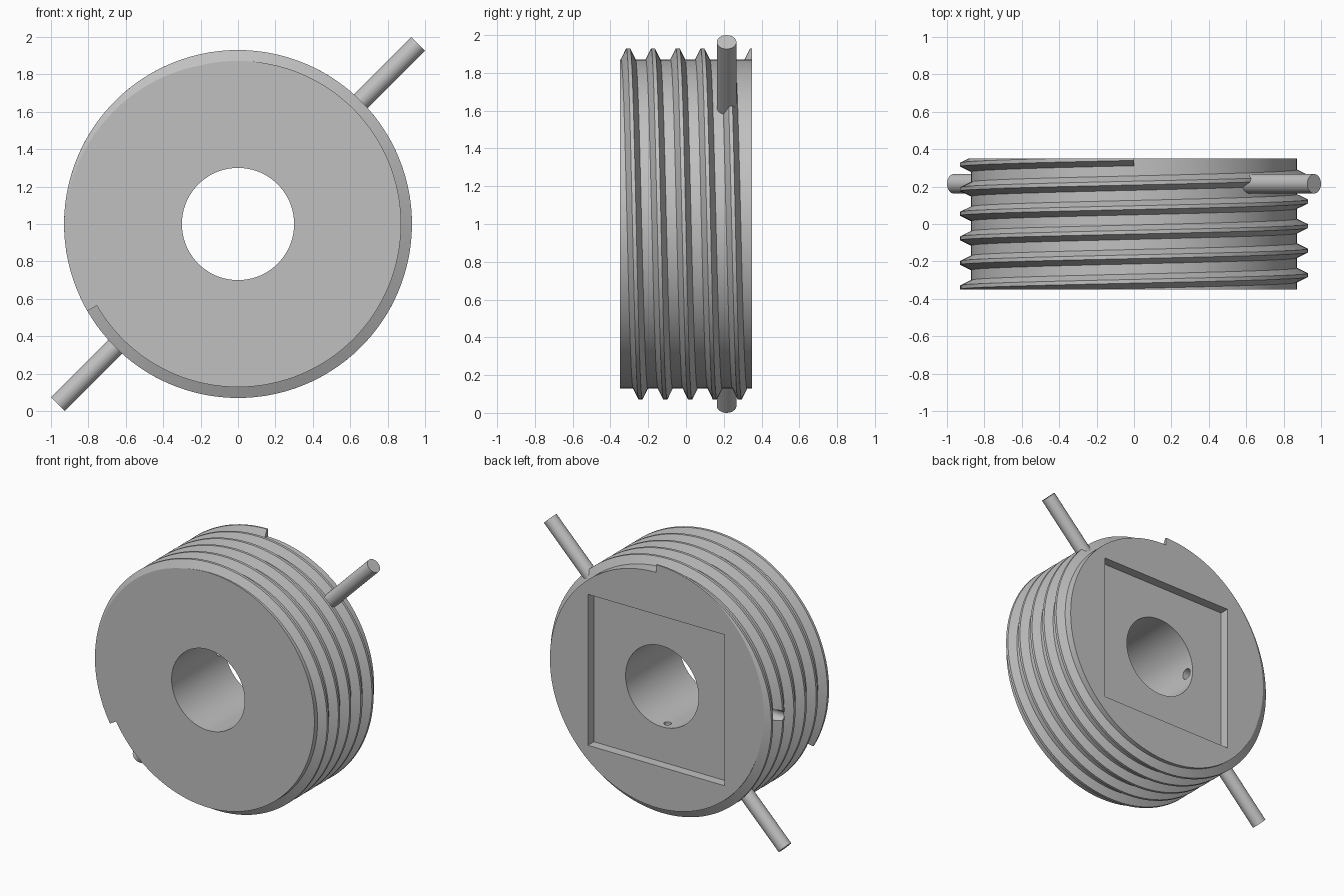
import bpy, bmesh
from math import pi, sin, cos
from mathutils import Matrix, Vector

if "Cube" in bpy.data.objects:
    bpy.data.objects.remove(bpy.data.objects["Cube"], do_unlink=True)

SEG = 128            # facets per turn
HALF = 0.35          # half thickness of the body
ROOT, CREST = 0.872, 0.93
CENTRE = Vector((0, 0, 1))
PIN_Y = 0.215

steel = bpy.data.materials.new("grey_metal")
steel.use_nodes = True
steel.diffuse_color = (0.53, 0.53, 0.53, 1)
steel.node_tree.nodes["Principled BSDF"].inputs["Base Color"].default_value = (0.53, 0.53, 0.53, 1)


def make(name, bm):
    bmesh.ops.recalc_face_normals(bm, faces=bm.faces[:])
    mesh = bpy.data.meshes.new(name)
    bm.to_mesh(mesh)
    bm.free()
    obj = bpy.data.objects.new(name, mesh)
    bpy.context.collection.objects.link(obj)
    mesh.materials.append(steel)
    return obj


def rod(name, start, end, radius, seg=32):
    """Solid cylinder between two points."""
    a, b = Vector(start), Vector(end)
    turn = (b - a).to_track_quat('Z', 'Y').to_matrix().to_4x4()
    bm = bmesh.new()
    bmesh.ops.create_cone(bm, cap_ends=True, segments=seg, radius1=radius, radius2=radius,
                          depth=(b - a).length, matrix=Matrix.Translation((a + b) / 2) @ turn)
    return make(name, bm)


def activate(obj):
    bpy.ops.object.select_all(action='DESELECT')
    obj.select_set(True)
    bpy.context.view_layer.objects.active = obj


def cut(obj, cutter):
    cutter.hide_render = True
    mod = obj.modifiers.new("cut", 'BOOLEAN')
    mod.operation, mod.solver, mod.object = 'DIFFERENCE', 'EXACT', cutter
    activate(obj)
    bpy.ops.object.modifier_apply(modifier=mod.name)


def along_y(name, y0, y1, radius, seg):
    return rod(name, CENTRE + Vector((0, y0, 0)), CENTRE + Vector((0, y1, 0)), radius, seg)


# Body: thick disc
body = along_y("body", -HALF, HALF, ROOT, SEG)

# Thread: trapezoid swept along a helix, trimmed flush with both faces
turns = 16 / 3
steps = round(turns * SEG)
section = [(0.855, -0.047), (CREST, -0.01), (CREST, 0.01), (0.855, 0.047)]
bm = bmesh.new()
rings = []
for i in range(steps + 1):
    t = i / steps
    ang = -2 * pi / 3 + t * turns * 2 * pi
    y = -HALF + 2 * HALF * t
    rings.append([bm.verts.new(CENTRE + Vector((r * sin(ang), y + dy, r * cos(ang))))
                  for r, dy in section])
for a, b in zip(rings, rings[1:]):
    for k in range(4):
        n = (k + 1) % 4
        bm.faces.new((a[k], a[n], b[n], b[k]))
bm.faces.new(rings[0])
bm.faces.new(rings[-1])
for side in (-1, 1):
    bmesh.ops.bisect_plane(bm, geom=bm.verts[:] + bm.edges[:] + bm.faces[:], dist=1e-6,
                           plane_co=(0, side * HALF, 0), plane_no=(0, side, 0), clear_outer=True)
    rim = [e for e in bm.edges if e.is_boundary]
    bmesh.ops.triangle_fill(bm, edges=rim, use_beauty=True, normal=(0, side, 0))
thread = make("thread", bm)

# Cutters: bore, square recess in the back, side hole, small blind hole
bore = along_y("bore_cutter", -0.5, 0.5, 0.3, 96)
bm = bmesh.new()
bmesh.ops.create_cube(bm, size=1, matrix=Matrix.Translation((0, HALF + 0.03, 1))
                      @ Matrix.Diagonal((1.12, 0.2, 1.12, 1)))
recess = make("recess_cutter", bm)
side_hole = rod("side_hole_cutter", (-1.1, PIN_Y, 1), (-0.2, PIN_Y, 1), 0.04)
blind_hole = rod("blind_hole_cutter", (0, PIN_Y, 0.8), (0, PIN_Y, 0.5), 0.025)
for cutter in (bore, recess, side_hole, blind_hole):
    cut(body, cutter)
cut(thread, side_hole)
for cutter in (bore, recess, side_hole, blind_hole):
    bpy.data.objects.remove(cutter, do_unlink=True)

# Two diagonal handle pins
pins = []
for name, s in (("upper_left_pin", 1), ("lower_right_pin", -1)):
    d = Vector((s, 0, s)).normalized()
    base = CENTRE + Vector((0, PIN_Y, 0))
    pins.append(rod(name, base + d * 0.75, base + d * 1.362, 0.052))

for obj in [body, thread] + pins:
    activate(obj)
    bpy.ops.object.shade_smooth_by_angle(angle=pi / 7)
